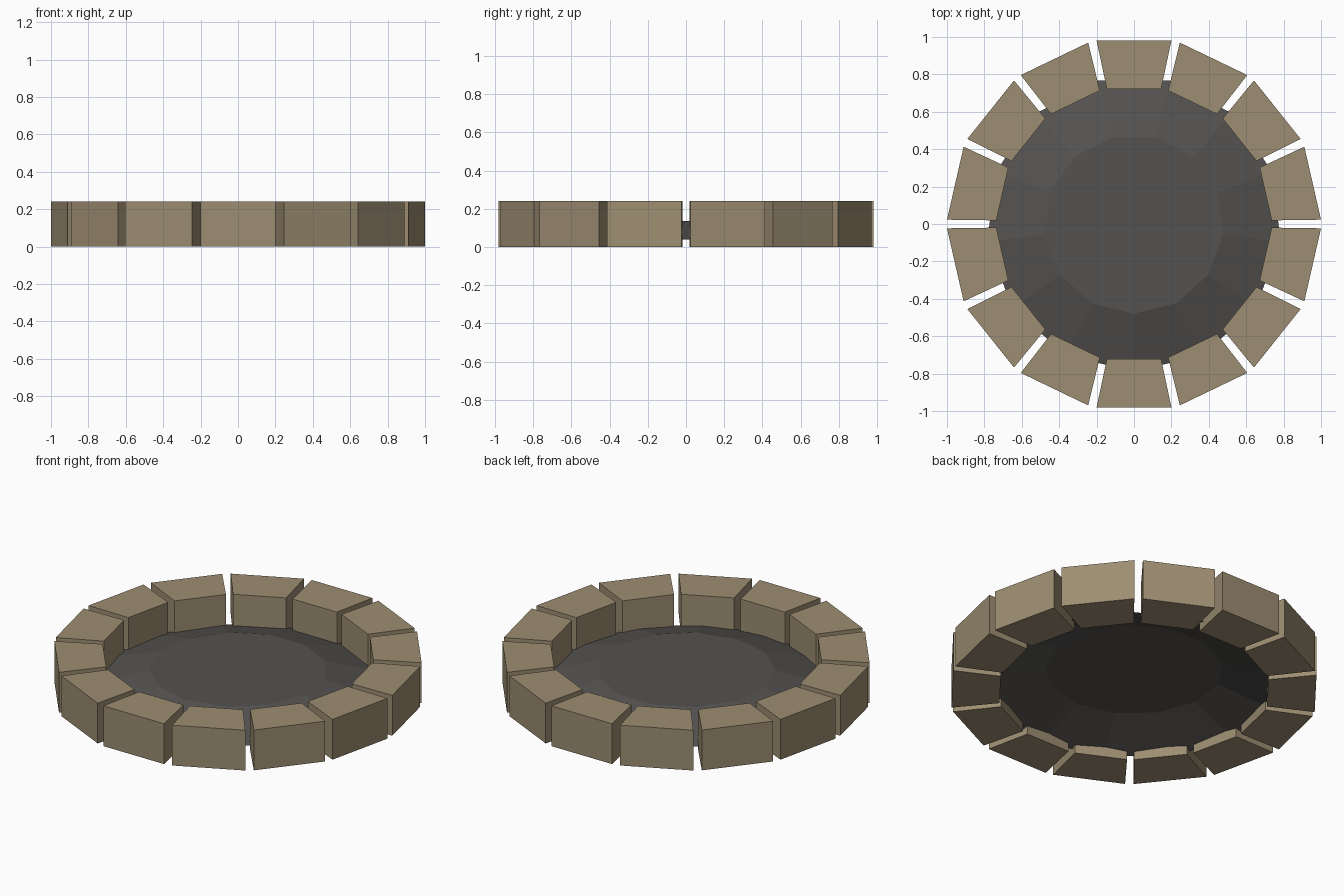
import bpy, math

if "Cube" in bpy.data.objects:
    bpy.data.objects.remove(bpy.data.objects["Cube"])

def material(name, rgb):
    m = bpy.data.materials.new(name)
    m.diffuse_color = (*rgb, 1)
    m.use_nodes = True
    m.node_tree.nodes["Principled BSDF"].inputs["Base Color"].default_value = m.diffuse_color
    return m

def mesh_object(name, verts, faces, mat):
    me = bpy.data.meshes.new(name)
    me.from_pydata(verts, [], faces)
    me.materials.append(mat)
    ob = bpy.data.objects.new(name, me)
    bpy.context.collection.objects.link(ob)
    return ob

stone_mat = material("stone", (0.34, 0.27, 0.17))
ash_mat = material("ash", (0.09, 0.085, 0.08))

# Ring of 14 wedge-shaped stones
STONES, HEIGHT = 14, 0.24
wedge = [(0.722, -0.145), (0.98, -0.2), (0.98, 0.2), (0.722, 0.145)]
faces = [(3, 2, 1, 0), (4, 5, 6, 7)]
faces += [(i, (i + 1) % 4, (i + 1) % 4 + 4, i + 4) for i in range(4)]
for k in range(STONES):
    verts = [(x, y, z) for z in (0, HEIGHT) for x, y in wedge]
    stone = mesh_object(f"ring_stone_{k + 1}", verts, faces, stone_mat)
    stone.rotation_euler.z = math.pi / 2 + math.tau * k / STONES

# Low 13-sided ash mound: sloping skirt and flat crown, open underneath
SIDES = 13
rings = [(0.79, 0.04), (0.48, 0.135)]
verts = []
for r, z in rings:
    for i in range(SIDES):
        a = -math.pi / 2 + math.tau * i / SIDES
        verts.append((r * math.cos(a), r * math.sin(a), z))
faces = [(i, (i + 1) % SIDES, (i + 1) % SIDES + SIDES, i + SIDES) for i in range(SIDES)]
faces.append(tuple(range(SIDES, 2 * SIDES)))
mesh_object("ash_bed", verts, faces, ash_mat)
